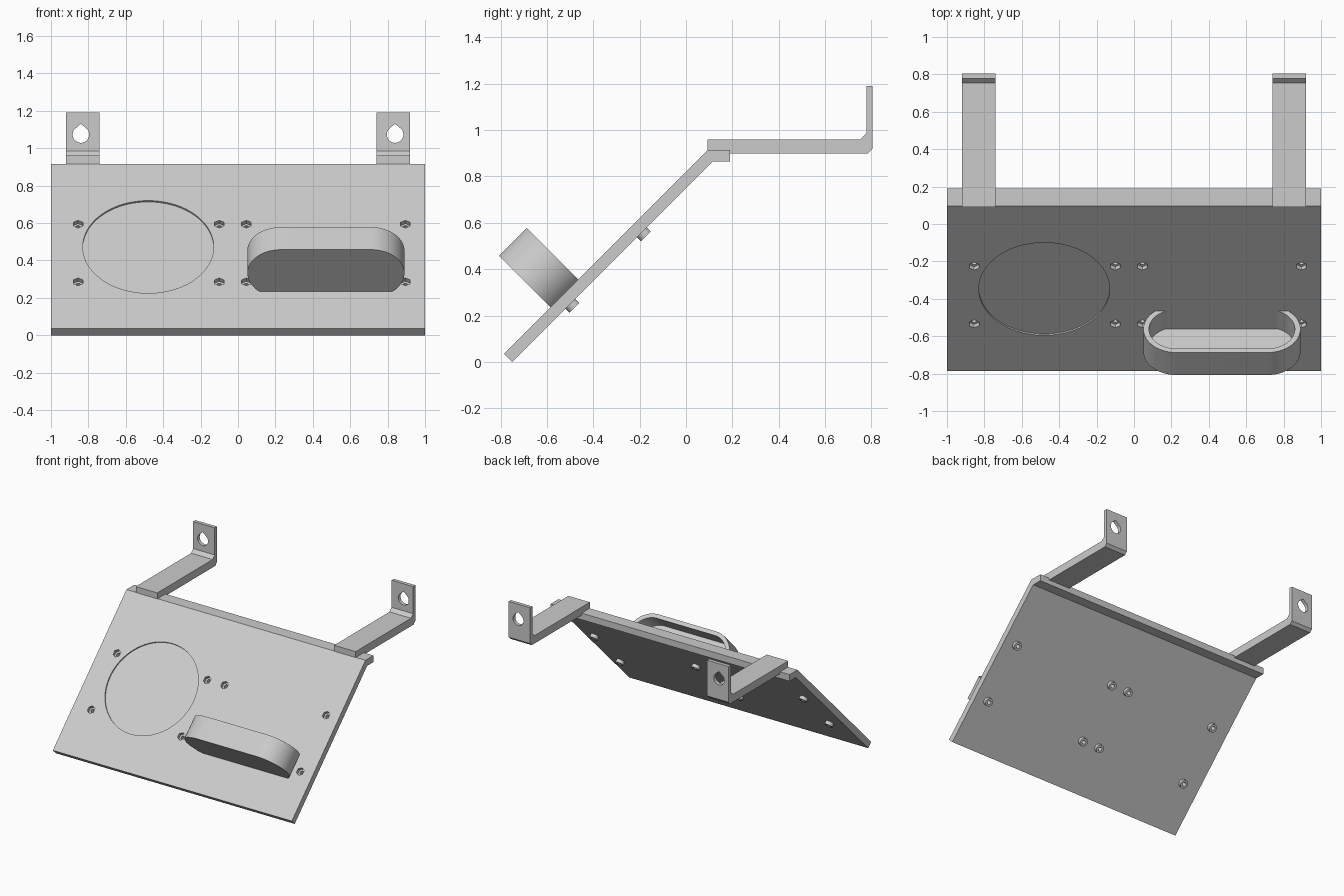
import bpy, bmesh
from math import sin, cos, pi, asin, sqrt
from mathutils import Matrix, Vector

if "Cube" in bpy.data.objects:
    bpy.data.objects.remove(bpy.data.objects["Cube"], do_unlink=True)

grey = bpy.data.materials.new("light_grey")
grey.use_nodes = True
grey.diffuse_color = (0.6, 0.6, 0.6, 1)
grey.node_tree.nodes["Principled BSDF"].inputs["Base Color"].default_value = (0.6, 0.6, 0.6, 1)


def frame(x, y, origin=(0, 0, 0)):
    """Matrix whose local x and y run along the given directions."""
    x, y = Vector(x).normalized(), Vector(y).normalized()
    m = Matrix((x, y, x.cross(y))).transposed().to_4x4()
    m.translation = Vector(origin)
    return m


ORIGIN = (0, -0.785, 0.035)                            # lower edge of the sloped face
SIDE = frame((0, 1, 0), (0, 0, 1))                     # y, z drawn; extruded along x
SLOPE = frame((1, 0, 0), (0, 1, 1), ORIGIN)            # x, up-slope; extruded outward
POCKET = frame((1, 0, 0), (0, -1, 1), ORIGIN)          # x, outward; extruded down-slope
BACK = frame((1, 0, 0), (0, 0, 1))                     # x, z; extruded forward


def prism(name, pts, m, lo, hi):
    bm = bmesh.new()
    face = bm.faces.new([bm.verts.new((p[0], p[1], lo)) for p in pts])
    out = bmesh.ops.extrude_face_region(bm, geom=[face])
    top = [v for v in out["geom"] if isinstance(v, bmesh.types.BMVert)]
    bmesh.ops.translate(bm, verts=top, vec=(0, 0, hi - lo))
    bm.transform(m)
    bmesh.ops.recalc_face_normals(bm, faces=bm.faces)
    me = bpy.data.meshes.new(name)
    bm.to_mesh(me)
    bm.free()
    me.materials.append(grey)
    ob = bpy.data.objects.new(name, me)
    bpy.context.collection.objects.link(ob)
    return ob


def activate(ob):
    bpy.ops.object.select_all(action='DESELECT')
    ob.select_set(True)
    bpy.context.view_layer.objects.active = ob


def cut(ob, cutter):
    cutter.hide_render = True
    mod = ob.modifiers.new("cut", 'BOOLEAN')
    mod.operation, mod.solver, mod.object = 'DIFFERENCE', 'EXACT', cutter
    activate(ob)
    bpy.ops.object.modifier_apply(modifier=mod.name)
    bpy.data.objects.remove(cutter, do_unlink=True)


def smooth(ob):
    activate(ob)
    bpy.ops.object.shade_smooth_by_angle()


def arc(cx, cy, r, a, b, n):
    return [(cx + r * cos(a + (b - a) * i / n), cy + r * sin(a + (b - a) * i / n))
            for i in range(n + 1)]


def ring(cx, cy, r, n, start=0.0):
    return arc(cx, cy, r, start, start + 2 * pi, n)[:-1]


# Sloped plate with a ledge along its top edge
plate = prism("sloped_plate", [(-0.785, 0.035), (-0.75, 0), (0.115, 0.865), (0.19, 0.865),
                               (0.19, 0.915), (0.095, 0.915)], SIDE, -1, 1)

# Shallow round recess
cut(plate, prism("recess_cutter", ring(-0.48, 0.619, 0.35, 96), SLOPE, -0.01, 0.05))

# Screw holes with hexagonal pockets in front and round bosses behind
for x in (-0.855, -0.1, 0.045, 0.895):
    for s in (0.355, 0.791):
        cut(plate, prism("hex_cutter", ring(x, s, 0.029, 6, pi / 2), SLOPE, -0.025, 0.05))
        cut(plate, prism("hole_cutter", ring(x, s, 0.014, 20), SLOPE, -0.2, 0.05))
        boss = prism("screw_boss", ring(x, s, 0.03, 24), SLOPE, -0.075, -0.049)
        cut(boss, prism("hole_cutter", ring(x, s, 0.014, 20), SLOPE, -0.2, 0.05))
        smooth(boss)
smooth(plate)


def half_stadium(r, base):
    """Rounded slot outline cut off flat at the given height."""
    half, cy = 0.242, 0.137
    a = asin((base - cy) / r)
    return (arc(0.47 + half, cy, r, a, pi / 2, 24)
            + arc(0.47 - half, cy, r, pi / 2, pi - a, 24))


# Rounded holder pocket, open towards the top of the slope
pocket = prism("holder_pocket", half_stadium(0.178, -0.002), POCKET, -0.453, -0.283)
cut(pocket, prism("pocket_cutter", half_stadium(0.148, -0.004), POCKET, -0.6, -0.318))

# Rounded opening through the pocket floor
w, h, r = 0.11, 0.062, 0.025
slot = []
for i, (sx, sy) in enumerate(((1, 1), (-1, 1), (-1, -1), (1, -1))):
    slot += arc(0.468 + sx * (w - r), 0.148 + sy * (h - r), r, i * pi / 2, (i + 1) * pi / 2, 6)
cut(pocket, prism("slot_cutter", slot, POCKET, -0.35, -0.2))
smooth(pocket)

# Mounting arms with upright tabs and teardrop holes
profile = [(0.092, 0.915), (0.19, 0.915), (0.19, 0.9), (0.785, 0.9), (0.805, 0.92), (0.805, 1.19),
           (0.778, 1.19), (0.778, 0.985), (0.753, 0.96), (0.092, 0.96)]
for side, x in (("right", -0.83), ("left", 0.83)):
    arm = prism(side + "_mounting_arm", profile, SIDE, x - 0.09, x + 0.09)
    hx = x + (0.01 if x > 0 else -0.01)
    drop = arc(hx, 1.073, 0.044, 3 * pi / 4, 9 * pi / 4, 28) + [(hx, 1.073 + 0.041 * sqrt(2))]
    cut(arm, prism("teardrop_cutter", drop, BACK, -0.9, -0.7))
    smooth(arm)
